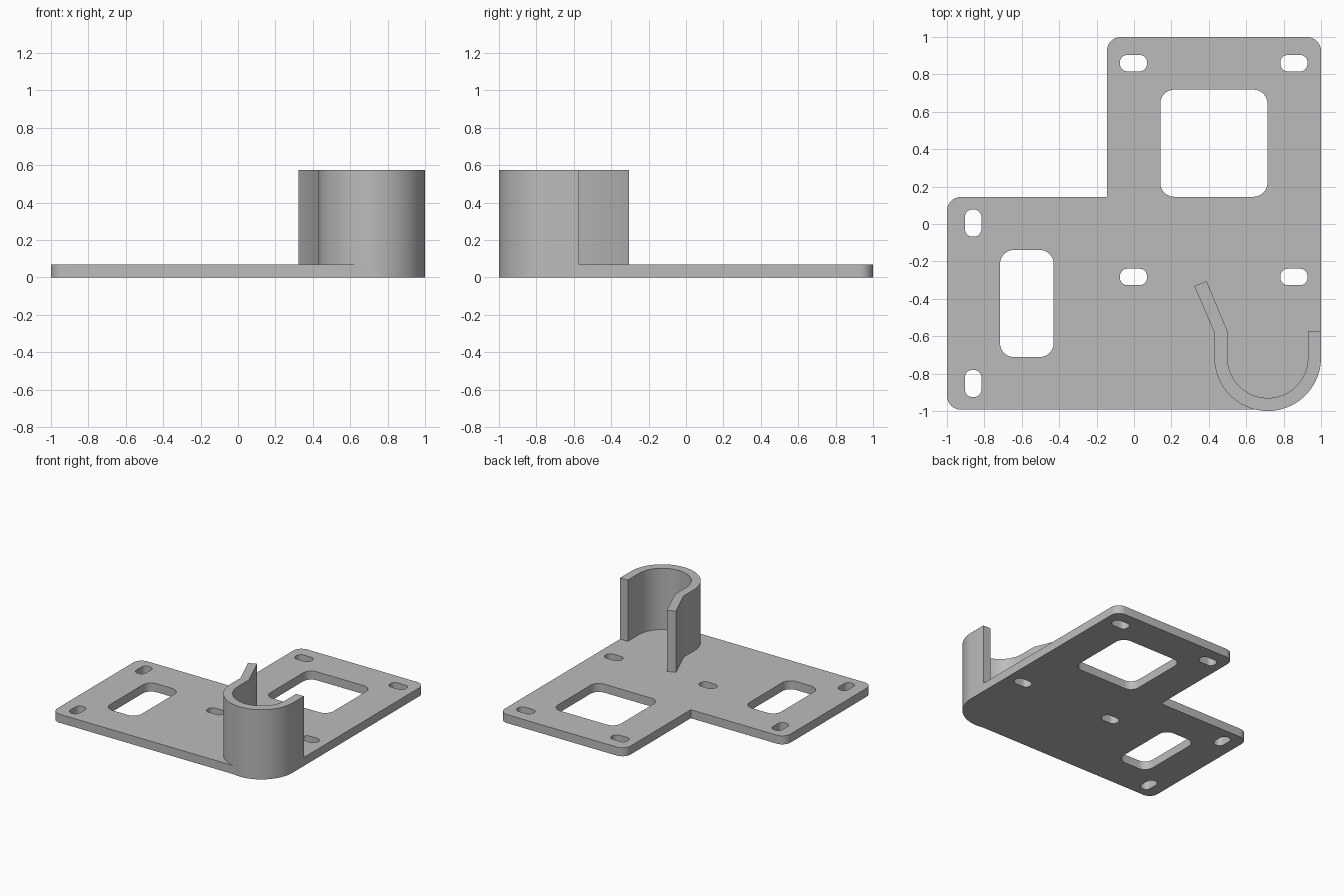
import bpy
from math import cos, sin, pi, radians
from mathutils import Vector

cube = bpy.data.objects.get("Cube")
if cube:
    bpy.data.objects.remove(cube, do_unlink=True)

grey = bpy.data.materials.new("light_grey")
grey.use_nodes = True
colour = (0.5, 0.5, 0.5, 1)
grey.diffuse_color = colour
grey.node_tree.nodes["Principled BSDF"].inputs["Base Color"].default_value = colour

THICK = 0.07
TOP = 0.573
CENTRE = Vector((0.715, -0.715))   # centre of the hook bend
OUTER = 0.285
INNER = OUTER - THICK


def arc(centre, radius, start, end, steps):
    """Points along an arc, angles in degrees."""
    angles = [radians(start + (end - start) * i / steps) for i in range(steps + 1)]
    return [(centre[0] + radius * cos(a), centre[1] + radius * sin(a)) for a in angles]


def rounded_rect(x, y, width, height, radius):
    """Rounded rectangle about a centre point, counter-clockwise."""
    dx, dy = width / 2 - radius, height / 2 - radius
    corners = [(dx, dy), (-dx, dy), (-dx, -dy), (dx, -dy)]
    points = []
    for i, (cx, cy) in enumerate(corners):
        points += arc((x + cx, y + cy), radius, 90 * i, 90 * i + 90, 8)
    return points


def extruded(name, loops, bottom, top):
    """Solid from an outline followed by its holes."""
    curve = bpy.data.curves.new(name, "CURVE")
    curve.dimensions = "2D"
    curve.fill_mode = "BOTH"
    curve.extrude = (top - bottom) / 2
    for loop in loops:
        spline = curve.splines.new("POLY")
        spline.points.add(len(loop) - 1)
        for point, (x, y) in zip(spline.points, loop):
            point.co = (x, y, 0, 1)
        spline.use_cyclic_u = True
    curve.materials.append(grey)
    obj = bpy.data.objects.new(name, curve)
    obj.location.z = (top + bottom) / 2
    bpy.context.collection.objects.link(obj)
    bpy.ops.object.select_all(action="DESELECT")
    obj.select_set(True)
    bpy.context.view_layer.objects.active = obj
    bpy.ops.object.convert(target="MESH")
    bpy.ops.object.shade_smooth_by_angle(angle=radians(30))
    return bpy.context.object


# Base plate: L-shaped outline, large corner under the hook
FRONT = -0.993
R = 0.075
outline = arc((1 - R, 1 - R), R, 0, 90, 8)
outline += arc((-0.145 + R, 1 - R), R, 90, 180, 8)
outline += [(-0.145, 0.145)]
outline += arc((-1 + R, 0.145 - R), R, 90, 180, 8)
outline += arc((-1 + R, FRONT + R), R, 180, 270, 8)
outline += [(0.652, FRONT)]
outline += arc(CENTRE, OUTER, 270, 360, 24)

# Windows and mounting slots
holes = [rounded_rect(0.427, 0.432, 0.573, 0.573, R),
         rounded_rect(-0.573, -0.425, 0.287, 0.573, R)]
for x in (-0.003, 0.855):
    for y in (0.86, -0.283):
        holes.append(rounded_rect(x, y, 0.145, 0.088, 0.04))
for y in (0.005, -0.853):
    holes.append(rounded_rect(-0.86, y, 0.088, 0.145, 0.04))
extruded("base_plate", [outline] + holes, 0, THICK)

# Cable hook: U-shaped wall with a flared lip on one arm
ARM_END = -0.573
hook = [(CENTRE.x - OUTER, ARM_END - 0.01)]
hook += arc(CENTRE, OUTER, 180, 360, 48)
hook += [(CENTRE.x + OUTER, ARM_END), (CENTRE.x + INNER, ARM_END)]
hook += arc(CENTRE, INNER, 360, 180, 48)
hook += [(CENTRE.x - INNER, ARM_END), (0.388, -0.305), (0.323, -0.332)]
extruded("cable_hook", [hook], THICK, TOP)
